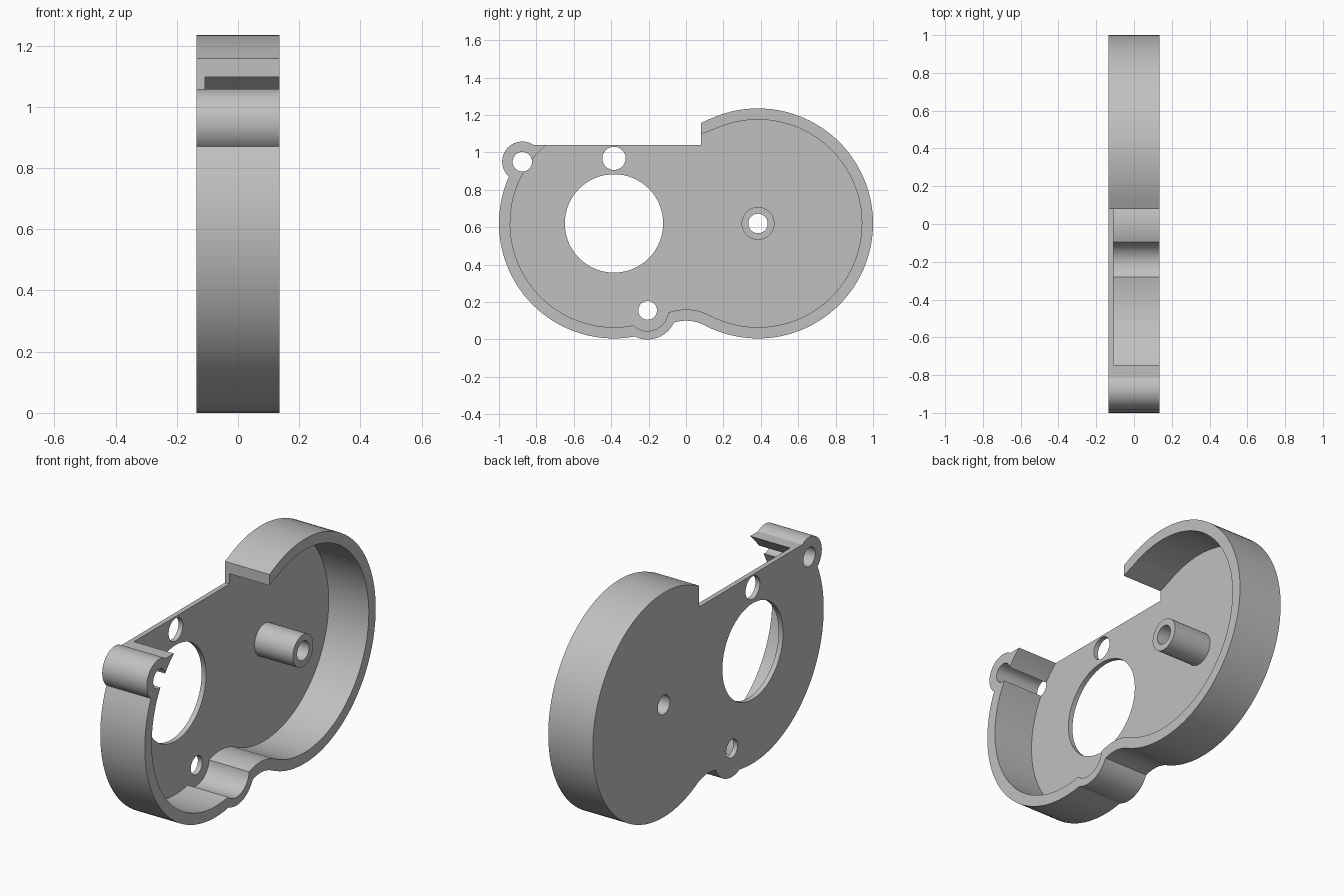
import bpy, bmesh, math
from mathutils import Vector

if "Cube" in bpy.data.objects:
    bpy.data.objects.remove(bpy.data.objects["Cube"])

STEP = math.radians(4)
BACK, FLOOR, RIM = -0.135, -0.108, 0.135
# Main circle centres in the (y, z) plane
L, R = Vector((-0.385, 0.62)), Vector((0.385, 0.62))
EAR, LUG = Vector((-0.875, 0.95)), Vector((-0.205, 0.155))
BRIDGE = Vector((0.0, -0.113))

grey = bpy.data.materials.new("light grey")
grey.diffuse_color = (0.53, 0.53, 0.53, 1)
grey.use_nodes = True
grey.node_tree.nodes["Principled BSDF"].inputs["Base Color"].default_value = grey.diffuse_color


def meet(c1, r1, c2, r2, side):
    """Crossing of two circles, left (+1) or right (-1) of the line c1-c2."""
    d = c2 - c1
    a = (d.length_squared + r1 * r1 - r2 * r2) / (2 * d.length)
    h = math.sqrt(max(r1 * r1 - a * a, 0))
    u = d.normalized()
    return c1 + u * a + Vector((-u.y, u.x)) * h * side


def arc(c, r, p, q, clockwise):
    """Points on a circle from the direction of p to the direction of q."""
    a = math.atan2(p[1] - c.y, p[0] - c.x)
    b = math.atan2(q[1] - c.y, q[0] - c.x)
    sweep = -((a - b) % math.tau) if clockwise else (b - a) % math.tau
    n = max(2, math.ceil(abs(sweep) / STEP))
    return [c + Vector((math.cos(a + sweep * i / n), math.sin(a + sweep * i / n))) * r
            for i in range(n + 1)]


def outline(r_main, r_lug, r_bridge, start, end):
    """Lower contour, clockwise from the step on the right lobe to the left lobe."""
    tangent = R + (BRIDGE - R).normalized() * r_main
    b_lug = meet(BRIDGE, r_bridge, LUG, r_lug, -1)
    lug_l = meet(LUG, r_lug, L, r_main, 1)
    if lug_l.y > LUG.y:
        lug_l = meet(LUG, r_lug, L, r_main, -1)
    if b_lug.y < 0:
        b_lug = meet(BRIDGE, r_bridge, LUG, r_lug, 1)
    pts = arc(R, r_main, start, tangent, True)
    pts += arc(BRIDGE, r_bridge, tangent, b_lug, False)[1:]
    pts += arc(LUG, r_lug, b_lug, lug_l, True)[1:]
    pts += arc(L, r_main, lug_l, end, True)[1:]
    return pts


def prism(name, pts, x0, x1):
    """Extrude a (y, z) contour along x."""
    bm = bmesh.new()
    face = bm.faces.new([bm.verts.new((x0, p[0], p[1])) for p in pts])
    ext = bmesh.ops.extrude_face_region(bm, geom=[face])["geom"]
    moved = [v for v in ext if isinstance(v, bmesh.types.BMVert)]
    bmesh.ops.translate(bm, verts=moved, vec=(x1 - x0, 0, 0))
    bmesh.ops.remove_doubles(bm, verts=bm.verts, dist=1e-5)
    bmesh.ops.recalc_face_normals(bm, faces=bm.faces)
    me = bpy.data.meshes.new(name)
    bm.to_mesh(me)
    bm.free()
    me.materials.append(grey)
    ob = bpy.data.objects.new(name, me)
    bpy.context.collection.objects.link(ob)
    return ob


def circle(c, r, n=64):
    return [(c[0] + r * math.cos(math.tau * i / n), c[1] + r * math.sin(math.tau * i / n))
            for i in range(n)]


def combine(target, tool, operation):
    bpy.context.view_layer.objects.active = target
    mod = target.modifiers.new(operation.lower(), 'BOOLEAN')
    mod.operation, mod.solver, mod.object = operation, 'EXACT', tool
    bpy.ops.object.modifier_apply(modifier=mod.name)
    tool.hide_render = True
    bpy.data.objects.remove(tool)


# Housing body: two lobes, lower lug, screw ear and the stepped flat top
crossings = [meet(L, 0.615, EAR, 0.108, s) for s in (1, -1)]
ear_low = min(crossings, key=lambda p: p.y)
ear_top = (EAR.x + math.sqrt(0.108 ** 2 - 0.09 ** 2), 1.04)
top_dir = R + Vector((-0.415, 0.91))
body = outline(0.615, 0.155, 0.213, top_dir, ear_low)
body += arc(EAR, 0.108, ear_low, ear_top, True)[1:]
body += [(0.08, 1.04), (0.08, 1.157)]
housing = prism("housing", body, BACK, RIM)

# Hollow inside, open at the rim and along the flat top
left_end = (L.x - math.sqrt(0.555 ** 2 - 0.45 ** 2), 1.07)
hollow = outline(0.555, 0.11, 0.273, top_dir, left_end)
hollow += [(left_end[0], 1.3), (0.06, 1.3), (0.06, 1.089)]
combine(housing, prism("hollow_cutter", hollow, FLOOR, 0.3), 'DIFFERENCE')

# Pivot post standing on the floor
combine(housing, prism("pivot_post", circle(R, 0.088), -0.12, 0.125), 'UNION')

# Round openings: motor, top notch hole, lug, ear and pivot bore
for centre, radius in ((L, 0.263), ((-0.385, 0.968), 0.062), (LUG, 0.05),
                       (EAR, 0.052), (R, 0.052)):
    combine(housing, prism("hole_cutter", circle(centre, radius), -0.3, 0.3), 'DIFFERENCE')

bpy.ops.object.select_all(action='DESELECT')
housing.select_set(True)
bpy.context.view_layer.objects.active = housing
bpy.ops.object.shade_smooth_by_angle(angle=math.radians(25))
